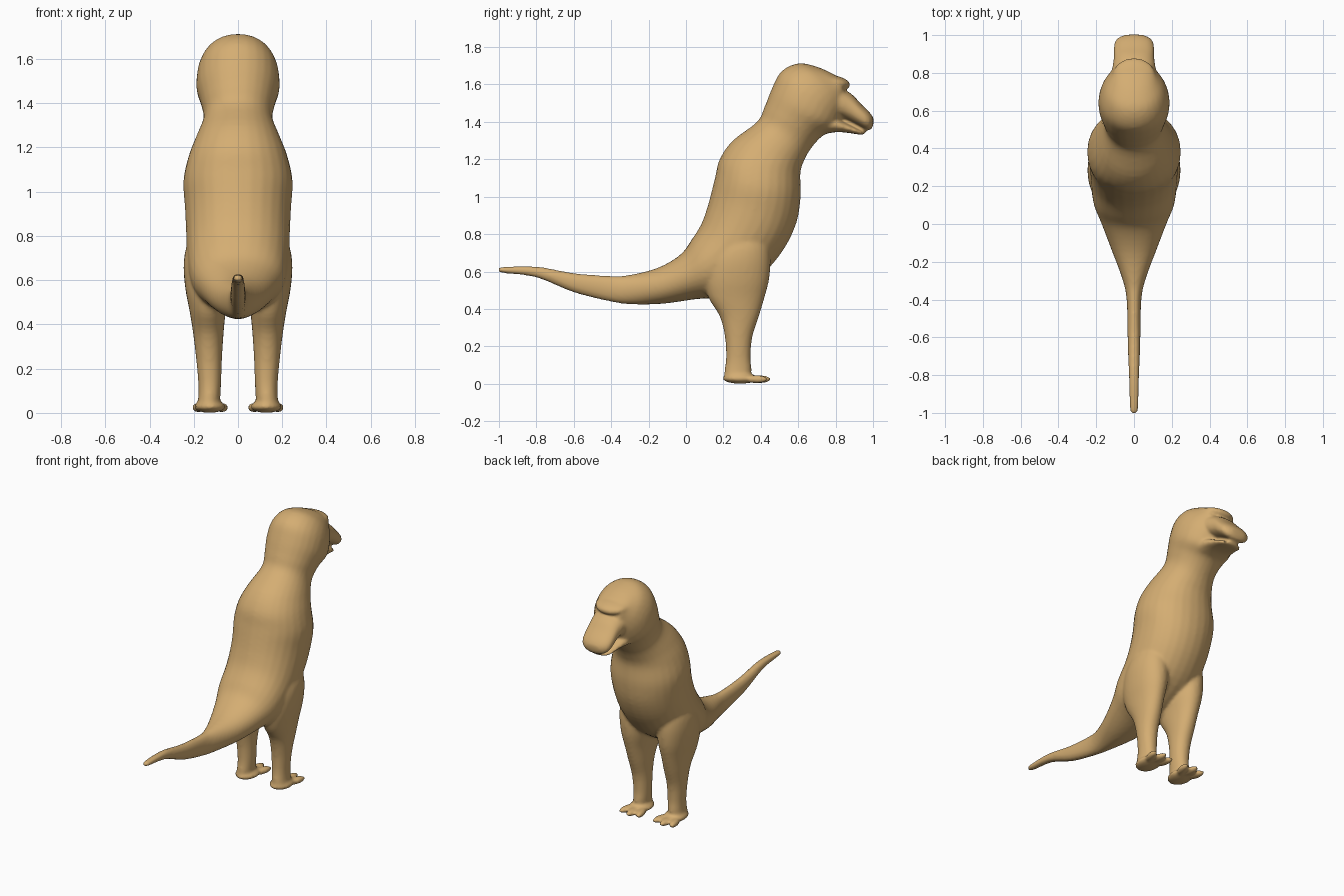
import bpy, bmesh, math
from mathutils import Vector

if "Cube" in bpy.data.objects:
    bpy.data.objects.remove(bpy.data.objects["Cube"])

SEG = 28
bm = bmesh.new()


def smooth_path(rows, steps=4):
    """Catmull-Rom interpolation through rows of numbers."""
    out = []
    for i in range(len(rows) - 1):
        p0, p1 = rows[max(i - 1, 0)], rows[i]
        p2, p3 = rows[i + 1], rows[min(i + 2, len(rows) - 1)]
        for s in range(steps):
            t = s / steps
            out.append([0.5 * (2 * b + (c - a) * t + (2 * a - 5 * b + 4 * c - d) * t * t
                               + (3 * b - a - 3 * c + d) * t ** 3)
                        for a, b, c, d in zip(p0, p1, p2, p3)])
    return out + [list(rows[-1])]


def loft(rows, power=2.0):
    """Skin oval rings: back y, back z, front y, front z, half width, centre x."""
    def bulge(v):
        return math.copysign(abs(v) ** (2 / power), v)
    rings = []
    for y0, z0, y1, z1, w, x in smooth_path(rows):
        a, b = Vector((x, y0, z0)), Vector((x, y1, z1))
        mid, half = (a + b) / 2, (b - a) / 2
        ring = []
        for k in range(SEG):
            t = 2 * math.pi * k / SEG
            ring.append(bm.verts.new(mid + half * bulge(math.cos(t))
                                     + Vector((max(w, 0.004) * bulge(math.sin(t)), 0, 0))))
        rings.append(ring)
    for r, q in zip(rings, rings[1:]):
        for k in range(SEG):
            n = (k + 1) % SEG
            bm.faces.new((r[k], r[n], q[n], q[k]))
    bm.faces.new(rings[0])
    bm.faces.new(rings[-1])


def blob(centre, size, tilt=0.0, turn=0.0):
    """Ellipsoid tilted about x, then turned about z."""
    verts = bmesh.ops.create_uvsphere(bm, u_segments=24, v_segments=14, radius=1)["verts"]
    bmesh.ops.scale(bm, vec=size, verts=verts)
    c, s = math.cos(tilt), math.sin(tilt)
    ct, st = math.cos(turn), math.sin(turn)
    for v in verts:
        x, y, z = v.co
        y, z = c * y - s * z, s * y + c * z
        v.co = Vector((ct * x - st * y, st * x + ct * y, z)) + Vector(centre)


# Tail
tail = [(-1.005, .612, -1.005, .600, .010), (-.98, .625, -.98, .592, .022),
        (-.80, .627, -.80, .568, .028), (-.60, .592, -.60, .488, .034),
        (-.40, .577, -.40, .438, .039), (-.30, .582, -.28, .424, .062),
        (-.15, .620, -.12, .428, .12), (-.03, .69, .05, .452, .175)]
# Torso and neck
torso = [(.03, .77, .20, .47, .215), (.08, .85, .40, .58, .23),
         (.11, .93, .52, .715, .235), (.13, 1.0, .59, .86, .24),
         (.155, 1.1, .613, 1.0, .247), (.18, 1.2, .612, 1.13, .222),
         (.25, 1.3, .635, 1.2, .188), (.38, 1.40, .67, 1.26, .156)]
# Skull
skull = [(.42, 1.48, .73, 1.325, .168), (.46, 1.58, .80, 1.36, .188),
         (.51, 1.67, .835, 1.42, .182), (.60, 1.713, .85, 1.46, .158),
         (.70, 1.695, .86, 1.50, .125), (.79, 1.655, .86, 1.54, .10)]
loft([r + (0,) for r in tail + torso + skull], 2.1)

# Brow shelf
blob((0, .79, 1.613), (.112, .092, .036), -.2)

# Upper snout: top and lip points from cheek to nose
loft([r + (0,) for r in [(.72, 1.60, .72, 1.46, .12), (.80, 1.59, .80, 1.435, .118),
                         (.88, 1.553, .87, 1.405, .108), (.935, 1.497, .92, 1.38, .108),
                         (.978, 1.455, .965, 1.357, .098), (1.0, 1.425, .99, 1.36, .065),
                         (1.004, 1.405, 1.0, 1.38, .03)]], 2.3)

# Lower jaw
loft([r + (0,) for r in [(.70, 1.45, .72, 1.33, .12), (.80, 1.42, .80, 1.345, .112),
                         (.86, 1.393, .86, 1.342, .095), (.92, 1.362, .92, 1.333, .08),
                         (.955, 1.347, .955, 1.330, .04)]], 2.3)

# Legs, feet and toes, mirrored
for side in (-1, 1):
    leg = [(.025, .205, .33, .135, .052), (.07, .206, .35, .13, .050),
           (.14, .214, .345, .128, .052), (.25, .208, .355, .131, .059),
           (.36, .180, .39, .134, .069), (.46, .12, .42, .137, .082),
           (.56, .10, .445, .138, .100), (.67, .12, .452, .138, .108),
           (.76, .17, .44, .132, .098), (.84, .24, .40, .12, .06)]
    loft([(y0, z, y1, z, w, side * x) for z, y0, y1, x, w in leg], 2.1)
    blob((side * .128, .29, .028), (.072, .095, .028))
    for offset, reach, turn in ((-.052, .385, .25), (.0, .40, 0), (.052, .385, -.25)):
        blob((side * .126 + offset, reach - .01, .024), (.027, .066, .022), 0, turn)

bmesh.ops.recalc_face_normals(bm, faces=bm.faces[:])
mesh = bpy.data.meshes.new("dinosaur_body")
bm.to_mesh(mesh)
bm.free()
body = bpy.data.objects.new("dinosaur_body", mesh)
bpy.context.collection.objects.link(body)

# Fuse the parts into one soft skin
remesh = body.modifiers.new("fuse", 'REMESH')
remesh.mode = 'VOXEL'
remesh.voxel_size = 0.01
remesh.use_smooth_shade = True
soften = body.modifiers.new("soften", 'SMOOTH')
soften.factor = 0.5
soften.iterations = 8

# Skin colour
hide = bpy.data.materials.new("sandy_tan")
hide.diffuse_color = (0.66, 0.42, 0.17, 1)
hide.use_nodes = True
hide.node_tree.nodes["Principled BSDF"].inputs["Base Color"].default_value = hide.diffuse_color
mesh.materials.append(hide)
